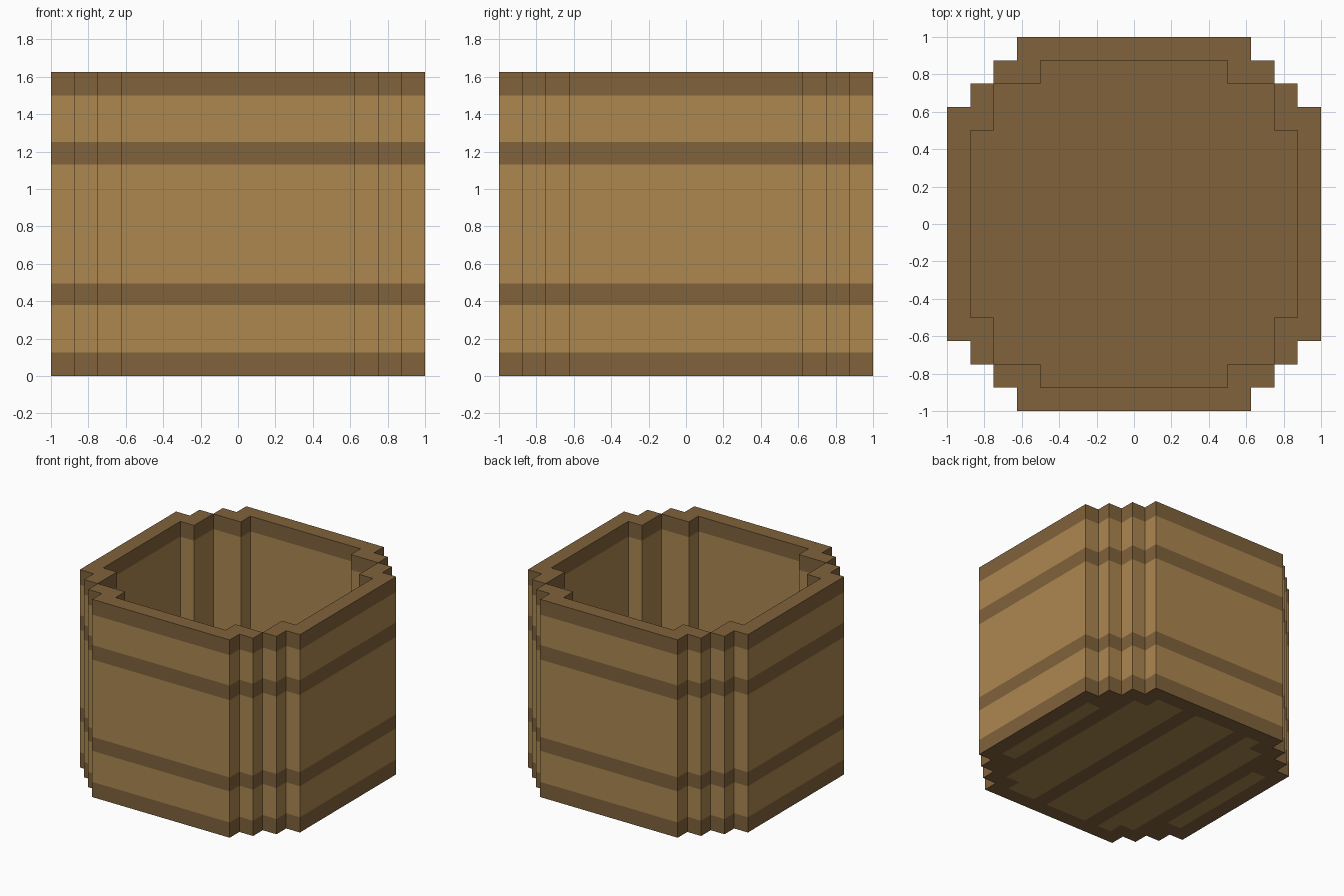
import bpy, bmesh

if "Cube" in bpy.data.objects:
    bpy.data.objects.remove(bpy.data.objects["Cube"])

U = 0.125           # grid unit all steps snap to
TOP = 1.625
FLOOR = 0.125


def material(name, rgb):
    def lin(c):
        c /= 255
        return c / 12.92 if c <= 0.04045 else ((c + 0.055) / 1.055) ** 2.4
    m = bpy.data.materials.new(name)
    m.diffuse_color = (*[lin(c) for c in rgb], 1)
    m.use_nodes = True
    m.node_tree.nodes["Principled BSDF"].inputs["Base Color"].default_value = m.diffuse_color
    return m


LIGHT, DARK = 0, 1
MATS = [material("light wood", (172, 135, 80)), material("dark wood", (128, 98, 59))]

# Stepped round outlines as unions of half-size boxes, in grid units
OUTER = [(8, 5), (7, 6), (6, 7), (5, 8)]
INNER = [(7, 4), (6, 6), (4, 7)]
CELLS = [(i, j) for i in range(-8, 8) for j in range(-8, 8)]


def inside(boxes, i, j):
    x, y = abs(i + 0.5), abs(j + 0.5)
    return any(x < a and y < b for a, b in boxes)


def plate_cell(bm, i, j, z, up, mat):
    pts = [(i, j), (i + 1, j), (i + 1, j + 1), (i, j + 1)]
    if not up:
        pts.reverse()
    f = bm.faces.new([bm.verts.new((x * U, y * U, z)) for x, y in pts])
    f.material_index = mat


def walls(bm, boxes, levels, outward):
    """Vertical faces around an outline, one strip per (z0, z1, colour) level."""
    for i, j in CELLS:
        if not inside(boxes, i, j):
            continue
        sides = [((0, -1), (i, j), (i + 1, j)), ((1, 0), (i + 1, j), (i + 1, j + 1)),
                 ((0, 1), (i + 1, j + 1), (i, j + 1)), ((-1, 0), (i, j + 1), (i, j))]
        for (di, dj), a, b in sides:
            if inside(boxes, i + di, j + dj):
                continue
            if not outward:
                a, b = b, a
            for z0, z1, mat in levels:
                pts = [(*a, z0), (*b, z0), (*b, z1), (*a, z1)]
                f = bm.faces.new([bm.verts.new((x * U, y * U, z)) for x, y, z in pts])
                f.material_index = mat


def finish(bm, name):
    bmesh.ops.remove_doubles(bm, verts=bm.verts, dist=1e-4)
    bmesh.ops.dissolve_limit(bm, angle_limit=0.01, verts=bm.verts, edges=bm.edges,
                             delimit={'MATERIAL'})
    me = bpy.data.meshes.new(name)
    bm.to_mesh(me)
    bm.free()
    for m in MATS:
        me.materials.append(m)
    ob = bpy.data.objects.new(name, me)
    bpy.context.collection.objects.link(ob)


# Outer shell with four dark hoops
bm = bmesh.new()
walls(bm, OUTER, [(0, .125, DARK), (.125, .38, LIGHT), (.38, .495, DARK),
                  (.495, 1.13, LIGHT), (1.13, 1.25, DARK),
                  (1.25, 1.5, LIGHT), (1.5, TOP, DARK)], True)
finish(bm, "outer_staves")

# Inner wall with a dark lip
bm = bmesh.new()
walls(bm, INNER, [(FLOOR, 1.5, LIGHT), (1.5, TOP, DARK)], False)
finish(bm, "inner_wall")

# Rim
bm = bmesh.new()
for i, j in CELLS:
    if inside(OUTER, i, j) and not inside(INNER, i, j):
        plate_cell(bm, i, j, TOP, True, DARK)
finish(bm, "rim")

# Inside floor
bm = bmesh.new()
for i, j in CELLS:
    if inside(INNER, i, j):
        plate_cell(bm, i, j, FLOOR, True, DARK)
finish(bm, "inside_floor")

# Underside: light planks split by dark seams, with a dark border
SEAMS = (5, 1, -3, -6)
PLANKS = [(7, 4), (5, 6), (4, 7)]
bm = bmesh.new()
for i, j in CELLS:
    if inside(OUTER, i, j):
        light = inside(PLANKS, i, j) and i not in SEAMS
        plate_cell(bm, i, j, 0, False, LIGHT if light else DARK)
finish(bm, "underside_planks")
